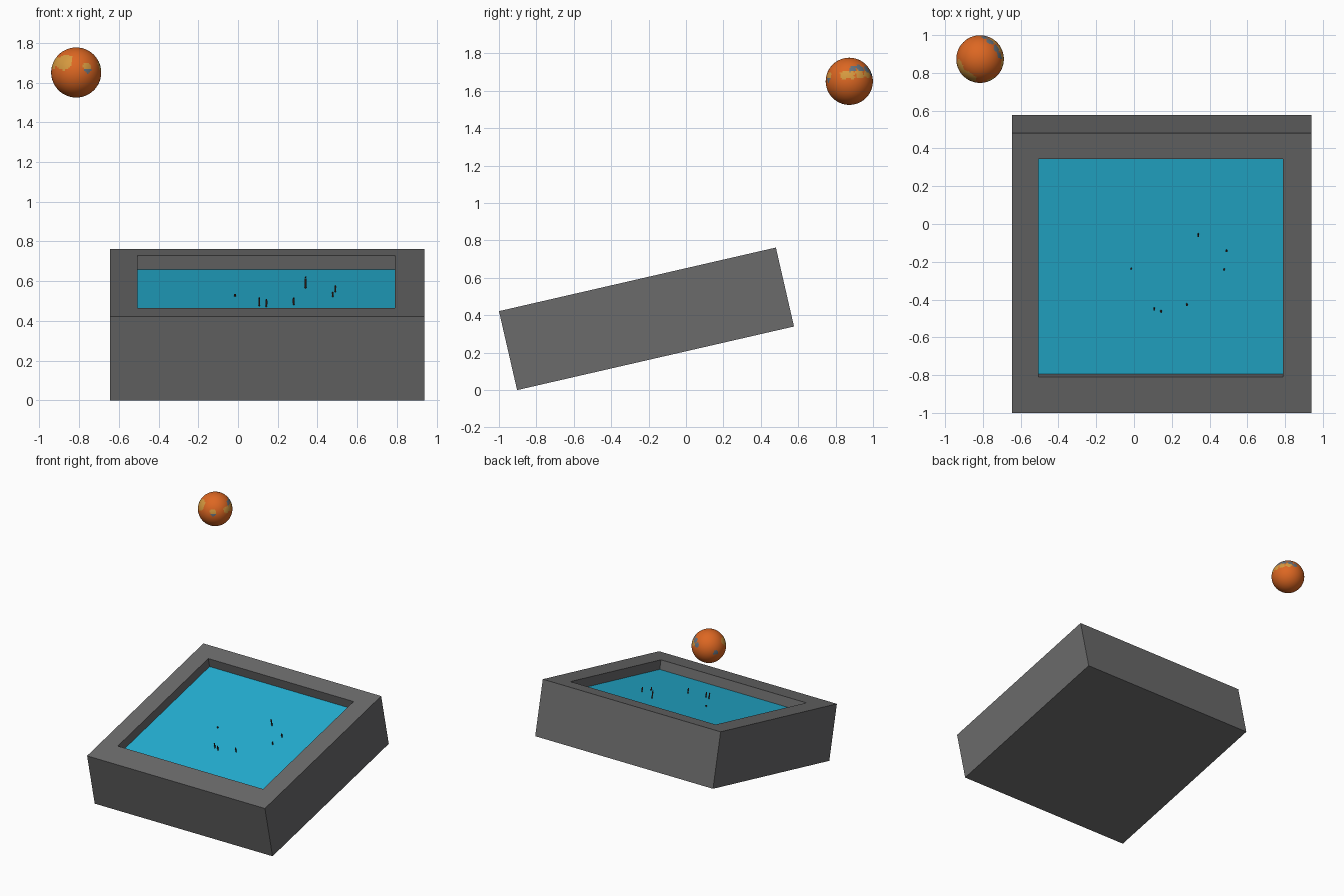
import bpy, bmesh, math
from mathutils import Matrix, Vector, noise

if "Cube" in bpy.data.objects:
    bpy.data.objects.remove(bpy.data.objects["Cube"])


def material(name, rgb):
    m = bpy.data.materials.new(name)
    m.diffuse_color = (*rgb, 1)
    m.use_nodes = True
    m.node_tree.nodes["Principled BSDF"].inputs["Base Color"].default_value = m.diffuse_color
    return m


STONE = material("dark grey", (0.145, 0.145, 0.147))
WATER = material("pool blue", (0.018, 0.44, 0.66))
ORANGE = material("planet orange", (0.72, 0.135, 0.016))
OCHRE = material("planet ochre", (0.67, 0.32, 0.05))
SLATE = material("planet slate", (0.13, 0.17, 0.21))
DARK = material("figure black", (0.012, 0.01, 0.01))
SKIN = material("figure brown", (0.12, 0.035, 0.02))

# Tilted frame of the tank: local y runs up the slope, local z is its normal
TILT = math.atan2(0.34, 1.48)
FRAME = Matrix.Translation((0, -0.903, 0)) @ Matrix.Rotation(TILT, 4, 'X')
LENGTH, HEIGHT, DEPTH = 1.519, 0.433, 0.073
X0, X1 = -0.645, 0.94
OPEN = (-0.505, 0.79, 0.195, 1.378)


def finish(name, bm, mats, matrix=Matrix()):
    me = bpy.data.meshes.new(name)
    bm.to_mesh(me)
    bm.free()
    for m in mats:
        me.materials.append(m)
    ob = bpy.data.objects.new(name, me)
    ob.matrix_world = matrix
    bpy.context.collection.objects.link(ob)
    return ob


def ring(bm, x0, x1, y0, y1, z):
    return [bm.verts.new(p) for p in
            ((x0, y0, z), (x1, y0, z), (x1, y1, z), (x0, y1, z))]


# Tank: box with a recessed top
bm = bmesh.new()
rings = [ring(bm, X0, X1, 0, LENGTH, 0), ring(bm, X0, X1, 0, LENGTH, HEIGHT),
         ring(bm, *OPEN, HEIGHT), ring(bm, *OPEN, HEIGHT - DEPTH)]
bm.faces.new(rings[0][::-1])
for a, b in zip(rings, rings[1:]):
    for i in range(4):
        j = (i + 1) % 4
        bm.faces.new((a[i], a[j], b[j], b[i]))
finish("tank", bm, [STONE], FRAME)

# Water surface closing the recess
bm = bmesh.new()
bm.faces.new(ring(bm, *OPEN, HEIGHT - DEPTH))
finish("water", bm, [WATER], FRAME)

# Tiny figures standing on the water: x, world y, height
FIGURES = [(0.34, -0.052, 0.062), (0.49, -0.138, 0.036), (0.477, -0.238, 0.026),
           (-0.015, -0.235, 0.014), (0.107, -0.445, 0.046),
           (0.143, -0.458, 0.04), (0.28, -0.423, 0.04)]
surface = FRAME @ Vector((0, 0, HEIGHT - DEPTH))
for x, y, h in FIGURES:
    bm = bmesh.new()
    bmesh.ops.create_cone(bm, cap_ends=True, segments=8, radius1=0.004,
                          radius2=0.005, depth=h * 0.8,
                          matrix=Matrix.Translation((0, 0, h * 0.4)))
    n = len(bm.faces)
    bmesh.ops.create_icosphere(bm, subdivisions=1, radius=0.005,
                               matrix=Matrix.Translation((0, 0, h - 0.005)))
    bm.faces.ensure_lookup_table()
    for f in bm.faces[n:]:
        f.material_index = 1
    v = (y - surface.y) / math.cos(TILT)
    finish("figure", bm, [DARK, SKIN],
           FRAME @ Matrix.Translation((x, v, HEIGHT - DEPTH)))

# Planet: smooth ball with patches chosen by direction (centre, angular size, slot)
PATCHES = [((-0.5, -0.75, 0.42), 0.36, 1), ((-0.85, -0.3, 0.42), 0.28, 1),
           ((0.47, -0.87, 0.13), 0.14, 2), ((0.42, -0.85, 0.25), 0.16, 1),
           ((0.95, -0.25, 0.24), 0.18, 1), ((0.93, 0.1, 0.28), 0.2, 1),
           ((0.85, 0.42, 0.3), 0.2, 1), ((0.55, 0.78, 0.3), 0.2, 1),
           ((0.82, 0.15, 0.53), 0.14, 2), ((0.68, 0.45, 0.58), 0.17, 2),
           ((0.42, 0.75, 0.52), 0.18, 2), ((0.2, 0.92, 0.35), 0.16, 2),
           ((-0.88, 0.5, -0.03), 0.14, 2)]
bm = bmesh.new()
bmesh.ops.create_uvsphere(bm, u_segments=96, v_segments=48, radius=0.126)
for f in bm.faces:
    f.smooth = True
    d = f.calc_center_median().normalized()
    wobble = 0.08 * noise.noise(d * 6) + 0.04 * noise.noise(d * 15)
    for c, size, slot in PATCHES:
        if d.angle(Vector(c)) < size + wobble:
            f.material_index = slot
finish("planet", bm, [ORANGE, OCHRE, SLATE], Matrix.Translation((-0.815, 0.873, 1.651)))
